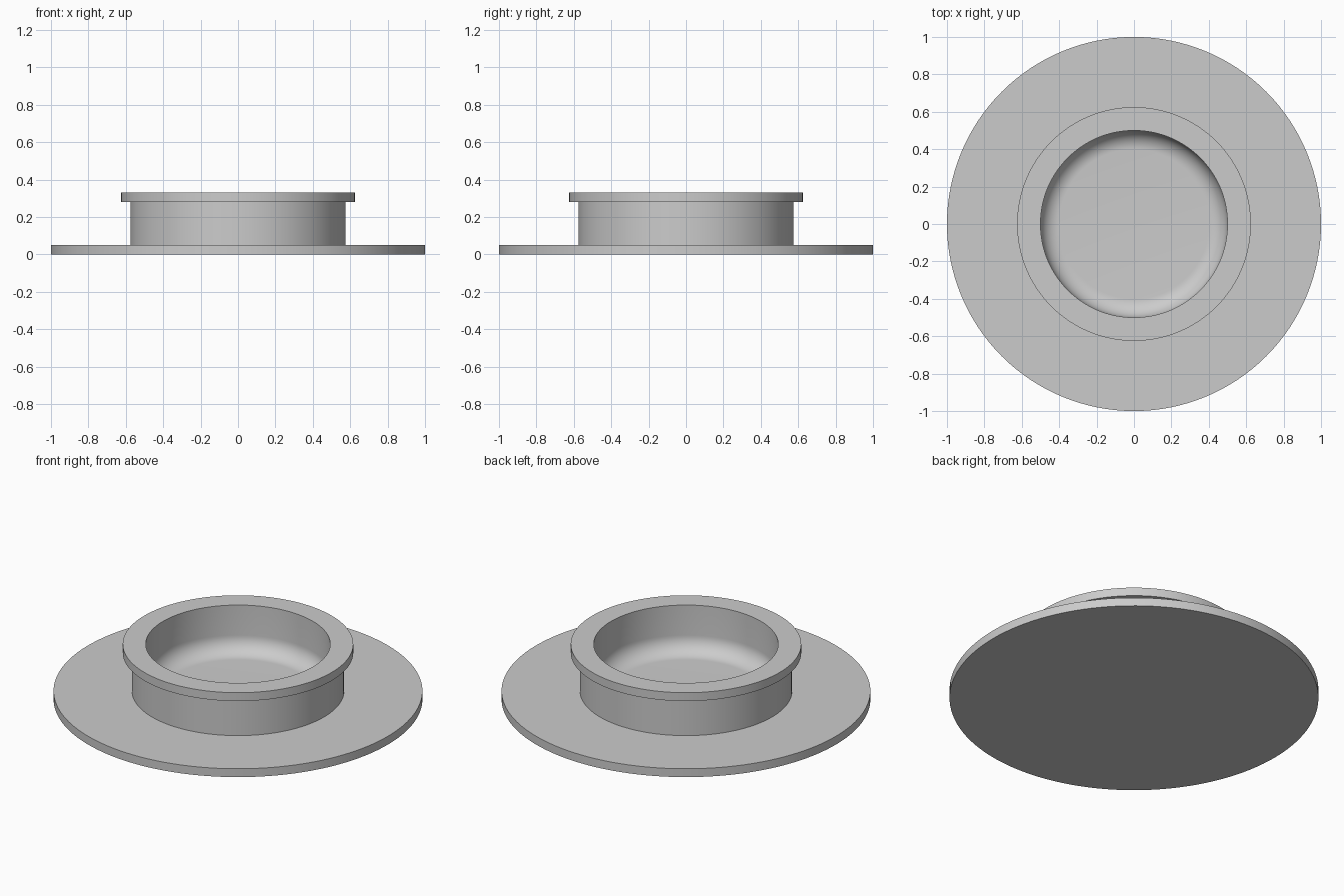
import bpy
import bmesh
import math

if "Cube" in bpy.data.objects:
    bpy.data.objects.remove(bpy.data.objects["Cube"], do_unlink=True)

# Main dimensions
BASE_R, BASE_TOP = 1.0, 0.05
NECK_R, LIP_R = 0.575, 0.625
LIP_BOTTOM, LIP_TOP = 0.28, 0.33
BORE_R, FILLET, FLOOR = 0.5, 0.1, 0.05
SEGMENTS, FILLET_STEPS = 128, 12

# Single plain grey
grey = bpy.data.materials.new("plain_grey")
grey.use_nodes = True
colour = (0.6, 0.6, 0.6, 1)
grey.diffuse_color = colour
grey.node_tree.nodes["Principled BSDF"].inputs["Base Color"].default_value = colour


def lathe(name, profile, material):
    """Revolve an (r, z) profile around z into a closed, smooth-shaded solid."""
    bm = bmesh.new()
    verts = [bm.verts.new((r, 0, z)) for r, z in profile]
    edges = [bm.edges.new(pair) for pair in zip(verts, verts[1:])]
    bmesh.ops.spin(bm, geom=verts + edges, cent=(0, 0, 0), axis=(0, 0, 1),
                   angle=math.tau, steps=SEGMENTS, use_merge=False)
    bmesh.ops.remove_doubles(bm, verts=bm.verts[:], dist=1e-5)
    bmesh.ops.recalc_face_normals(bm, faces=bm.faces[:])
    mesh = bpy.data.meshes.new(name)
    bm.to_mesh(mesh)
    bm.free()
    mesh.materials.append(material)
    obj = bpy.data.objects.new(name, mesh)
    bpy.context.collection.objects.link(obj)
    bpy.ops.object.select_all(action="DESELECT")
    obj.select_set(True)
    bpy.context.view_layer.objects.active = obj
    bpy.ops.object.shade_smooth_by_angle(angle=math.radians(30))
    return obj


# Disc base, neck and overhanging lip
outside = [(0, 0), (BASE_R, 0), (BASE_R, BASE_TOP), (NECK_R, BASE_TOP),
           (NECK_R, LIP_BOTTOM), (LIP_R, LIP_BOTTOM), (LIP_R, LIP_TOP)]

# Bore wall with a rounded corner running into the floor
corner = []
for i in range(FILLET_STEPS + 1):
    a = math.pi / 2 * i / FILLET_STEPS
    corner.append((BORE_R - FILLET + FILLET * math.cos(a),
                   FLOOR + FILLET - FILLET * math.sin(a)))
inside = [(BORE_R, LIP_TOP)] + corner + [(0, FLOOR)]

lathe("flanged_cup", outside + inside, grey)
